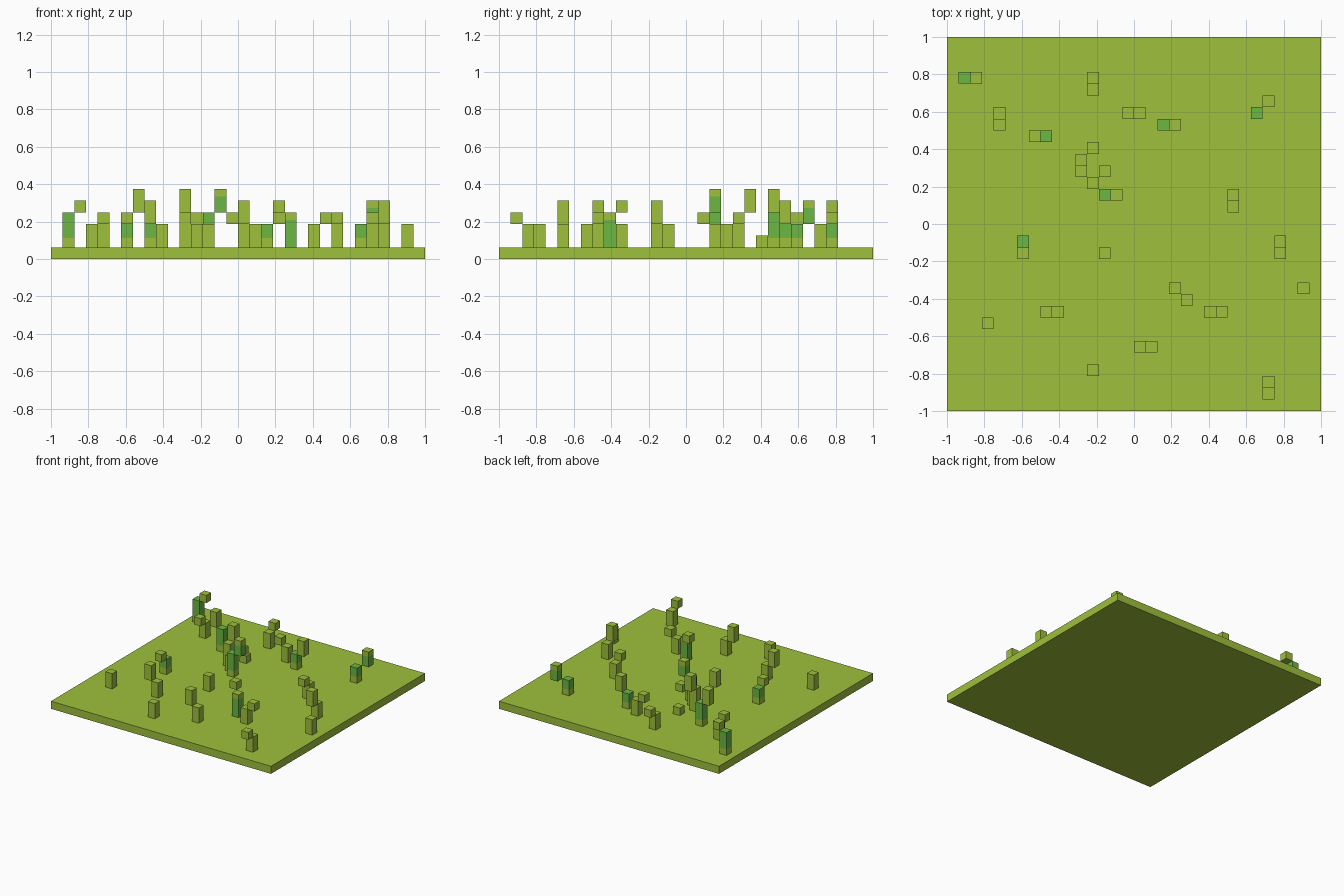
import bpy
import bmesh
from mathutils import Matrix, Vector

if "Cube" in bpy.data.objects:
    bpy.data.objects.remove(bpy.data.objects["Cube"], do_unlink=True)

CELL = 2 / 32      # block size of the grid
FOOT = 0.05        # plain band below a green top
CAP = 0.04         # plain band above a green bottom


def material(name, rgb):
    m = bpy.data.materials.new(name)
    m.use_nodes = True
    col = (*rgb, 1)
    m.diffuse_color = col
    m.node_tree.nodes["Principled BSDF"].inputs["Base Color"].default_value = col
    return m


grass = material("grass_lime", (0.345, 0.525, 0.045))
leaf = material("leaf_green", (0.145, 0.475, 0.055))


def block(name, low, high, paint=None):
    """Box between two corners; paint 'top' or 'bottom' colours that part green."""
    low, high = Vector(low), Vector(high)
    bm = bmesh.new()
    bmesh.ops.create_cube(bm, size=1, matrix=Matrix.Translation((low + high) / 2)
                          @ Matrix.Diagonal((*(high - low), 1)))
    if paint:
        cut = low.z + FOOT if paint == "top" else high.z - CAP
        bmesh.ops.bisect_plane(bm, geom=bm.verts[:] + bm.edges[:] + bm.faces[:],
                               plane_co=(0, 0, cut), plane_no=(0, 0, 1))
        for f in bm.faces:
            above = f.calc_center_median().z > cut
            f.material_index = int(above == (paint == "top"))
    mesh = bpy.data.meshes.new(name)
    bm.to_mesh(mesh)
    bm.free()
    mesh.materials.append(grass)
    mesh.materials.append(leaf)
    ob = bpy.data.objects.new(name, mesh)
    bpy.context.collection.objects.link(ob)
    return ob


def column(name, i, j, start, count, paint=None):
    """Stack of blocks on grid cell (i, j), starting at a given layer."""
    x, y, z = i * CELL - 1, j * CELL - 1, start * CELL
    return block(name, (x, y, z), (x + CELL, y + CELL, z + count * CELL), paint)


STEPS = {"N": (0, 1), "S": (0, -1), "E": (1, 0), "W": (-1, 0), "NE": (1, 1), "NW": (-1, 1)}


def plant(i, j, side=None, stem=2, tip=1, paint=None, tip_paint=None):
    """Stem on the ground with a tip that grows from its upper edge to one side."""
    column("plant_stem", i, j, 1, stem, paint)
    if side:
        dx, dy = STEPS[side]
        column("plant_tip", i + dx, j + dy, 1 + stem, tip, tip_paint)


# Ground slab
block("ground", (-1, -1, 0), (1, 1, CELL))

# Lone sprouts and a stump
for i, j in ((3, 7), (13, 13), (12, 3), (30, 10)):
    plant(i, j)
plant(12, 22, stem=1)

# Low plants with a short tip
for i, j, side in ((4, 25, "S"), (12, 27, "N"), (16, 25, "W"), (24, 18, "S"),
                   (22, 8, "E"), (27, 2, "S"), (12, 19, "NE")):
    plant(i, j, side)
plant(6, 14, "S", paint="top")

# Low plants with a long tip
for i, j, side in ((9, 8, "W"), (17, 5, "W"), (28, 14, "S")):
    plant(i, j, side, tip=2)
plant(18, 24, "E", tip=2, paint="top")
plant(26, 25, "NE", tip=2, paint="top", tip_paint="bottom")

# Tall plants
plant(1, 28, "E", stem=3, paint="top")
plant(20, 9, "NW", stem=3, paint="bottom")
plant(8, 23, "W", stem=3, tip=2, paint="top")
plant(13, 18, "E", stem=3, tip=2, paint="top", tip_paint="bottom")
plant(11, 20, "N", stem=3, tip=2)
